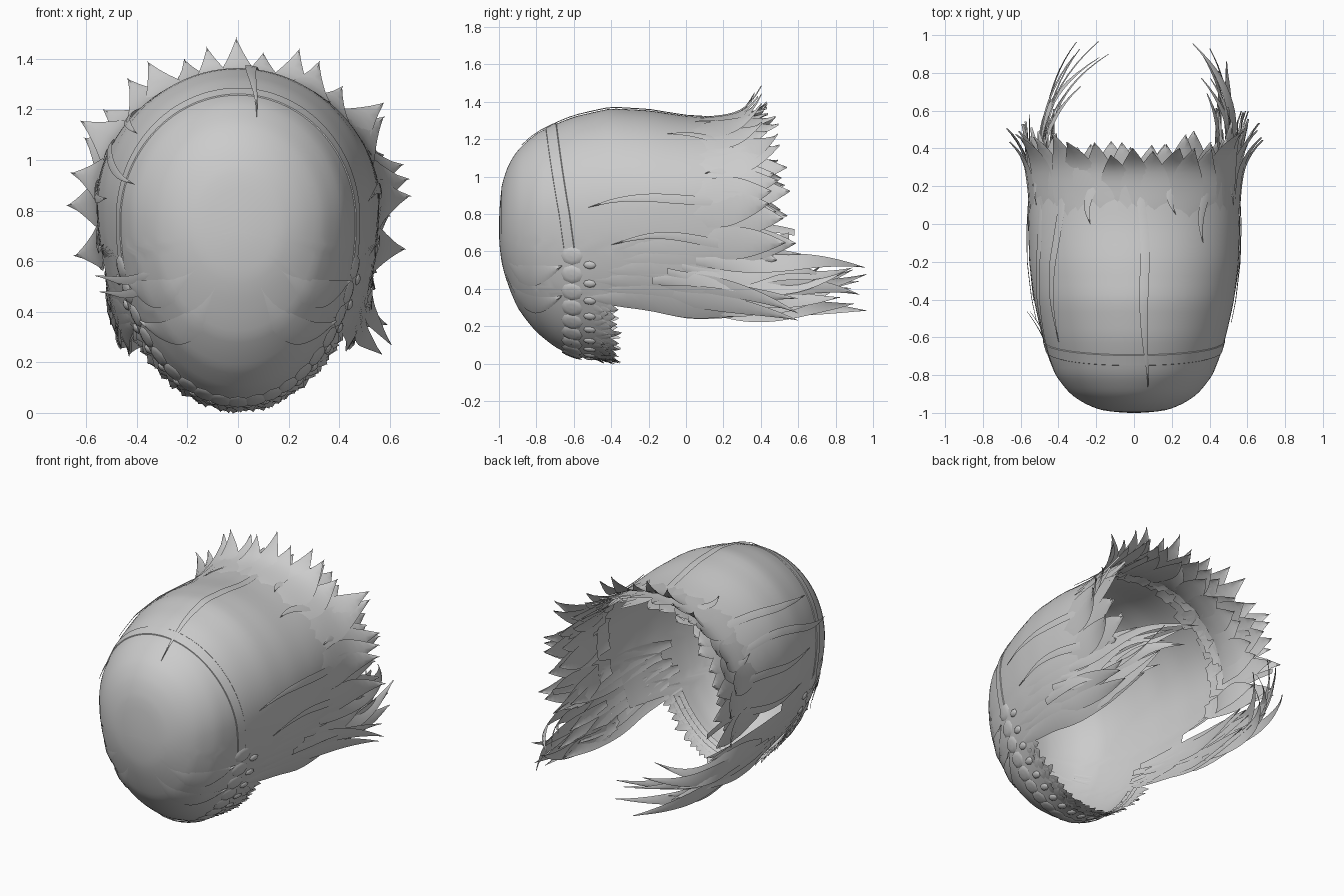
import bpy, bmesh, math, random
from mathutils import Vector

if "Cube" in bpy.data.objects:
    bpy.data.objects.remove(bpy.data.objects["Cube"])

random.seed(4)
R = random.uniform

# section table along the head: y, half width, top z, bottom z, widest z
T = [(-1.0, 0.0, .72, .72, .72), (-.985, .17, .95, .54, .73), (-.95, .26, 1.06, .42, .75),
     (-.9, .335, 1.14, .30, .76), (-.8, .415, 1.23, .17, .78), (-.7, .455, 1.28, .09, .79),
     (-.6, .485, 1.32, .04, .80), (-.4, .53, 1.365, .015, .82), (-.2, .555, 1.355, .0, .83),
     (0, .56, 1.325, -.06, .84), (.3, .55, 1.31, -.08, .84), (.6, .56, 1.32, -.09, .84),
     (1.05, .56, 1.32, -.09, .84)]
K = [math.sqrt(r[0] + 1) for r in T]


def base(s, a):
    s = min(max(s, 0), K[-1] - 1e-4)
    i = max(j for j in range(len(K)) if K[j] <= s)
    f = (s - K[i]) / (K[i + 1] - K[i])
    hw, zt, zb, zc = (T[i][c] + (T[i + 1][c] - T[i][c]) * f for c in range(1, 5))
    c = math.cos(a)
    return Vector((hw * math.sin(a), s * s - 1, zc + c * ((zt - zc) if c > 0 else (zc - zb))))


def S(y, a, off=0):
    """Point on the head surface; a = 0 is the top, pi the chin."""
    s = math.sqrt(max(y + 1, 0))
    p = base(s, a)
    if off:
        e = .02
        s2 = max(s, .04)
        n = (base(s2, a + e) - base(s2, a - e)).cross(base(s2 + e, a) - base(s2 - e, a))
        p = p + n.normalized() * off
    return p


def finish(name, bm, angle=50):
    bmesh.ops.remove_doubles(bm, verts=bm.verts, dist=1e-5)
    me = bpy.data.meshes.new(name)
    bm.to_mesh(me)
    bm.free()
    ob = bpy.data.objects.new(name, me)
    bpy.context.collection.objects.link(ob)
    bpy.ops.object.select_all(action='DESELECT')
    ob.select_set(True)
    bpy.context.view_layer.objects.active = ob
    bpy.ops.object.shade_smooth_by_angle(angle=math.radians(angle))
    return ob


def grid(bm, rows):
    vs = [[bm.verts.new(p) for p in r] for r in rows]
    for r, q in zip(vs, vs[1:]):
        for i in range(len(r) - 1):
            bm.faces.new((r[i], r[i + 1], q[i + 1], q[i]))


def leaf(bm, a0, a1, y0, y1, w, off=.008, flare=0, pull=(0, 0), root=.5, power=3, n=12, wave=0,
         sink=.012, twist=0):
    """Tapered lock: root sunk in the surface, body along it, tip lifting away."""
    rows = []
    for k in range(n + 1):
        t = k / n
        y = y0 + (y1 - y0) * t
        a = a0 + (a1 - a0) * t + wave * math.sin(t * 6.3)
        o = off - sink * (1 - t) ** 3 + flare * t ** power
        d = Vector((pull[0], 0, pull[1])) * t ** power
        s = math.sqrt(y + 1)
        side = (base(s, a + .03) - base(s, a - .03)).normalized()
        side = (side + Vector((twist * t, 0, 0))).normalized()
        ww = w * .5 * ((root + (1 - root) * math.sin(t * math.pi)) if t < .5
                       else max(1 - ((t - .5) / .5) ** 1.6, .01))
        rows.append([S(y, a, o) + d - side * ww, S(y, a, o + w * .06) + d, S(y, a, o) + d + side * ww])
    grid(bm, rows)


# head shell: full at the front, cut away under the side locks and at the neck
def rear(a):
    b = abs(a)
    if b < (1.82 if a > 0 else 1.77):
        return .2
    if b < 2.2:
        return -.1 if a > 0 else -.2
    return -.42


bm = bmesh.new()
N, M = 96, 36
grid(bm, [[S(-1 + (rear(a) + 1) * (k / M) ** 2, a)
           for a in (-math.pi + 2 * math.pi * i / N for i in range(N + 1))] for k in range(M + 1)])
bmesh.ops.dissolve_degenerate(bm, edges=bm.edges, dist=1e-5)
finish("head_shell", bm, 60)

# rim of flaring locks around the crown, two layers plus a short inner one
bm = bmesh.new()
for layer, cnt in ((0, 21), (1, 22), (2, 17)):
    for i in range(cnt):
        a = -1.75 + 3.55 * i / (cnt - 1)
        k = abs(a) / 1.8
        if layer == 0:
            leaf(bm, a, a + R(-.08, .08), R(-.02, .1), .41 + .08 * k + R(-.05, .05), R(.16, .2), .006,
                 R(.09, .16), power=4, root=.5, sink=.025)
        elif layer == 1:
            leaf(bm, a, a + R(-.06, .06), R(.02, .12), .38 + .17 * k + R(-.03, .06), .18, -.004,
                 R(0, .06), power=2, root=.7, sink=.01)
        else:
            leaf(bm, a, a + R(-.1, .1), R(.1, .15), .38 + .08 * k + R(-.05, .04), .15, -.035,
                 R(.0, .06), power=2, root=.8, sink=-.02)
finish("crown_rim_locks", bm)

# broad lower side locks, then long curling ends
for sx, side, lo in ((-1, "left", 1.98), (1, "right", 1.84)):
    bm = bmesh.new()
    for i in range(6):
        a = lo + (2.2 - lo) * i / 5
        leaf(bm, sx * a, sx * (a + R(-.04, .02)), -.55 + R(0, .12), R(.4, .66), .14, .004 + .002 * i,
             R(-.02, .02), (-sx * .05, R(-.02, .06)), root=.3, n=16, sink=.02)
    finish(side + "_lower_locks", bm)
    bm = bmesh.new()
    for i in range(9):
        a = lo + .06 + (2.14 - lo) * i / 8
        y1 = R(.68, .98)
        inward = R(.12, .42) if sx < 0 else R(-.02, .24)
        leaf(bm, sx * a, sx * (a + R(-.05, .05)), R(-.2, .1), y1, R(.08, .11), R(-.01, .03),
             .0, (-sx * inward * (y1 / .9), R(-.05, .12)), root=.4, power=4, n=20,
             wave=sx * R(-.05, .05), twist=R(.2, 1.2))
    finish(side + "_long_strands", bm)

# right hand lock that swings outward
bm = bmesh.new()
for a, z in ((2.0, -.12), (2.12, -.06), (2.05, .0)):
    leaf(bm, a, a + .06, -.3, .6, .1, .01, .03, (.07, z), n=16)
finish("right_swinging_lock", bm)

# narrow raised headband following the brow
bm = bmesh.new()
rows = []
for i in range(61):
    a = -1.85 + 3.7 * i / 60
    y = -.75 + .1 * (abs(a) / 1.85) ** 2
    rows.append([S(y, a), S(y + .003, a, .004), S(y + .055, a, .004), S(y + .058, a)])
grid(bm, rows)
finish("headband", bm, 30)

# row of faceted plates on each jaw, continued under the chin, with small ones behind
bm = bmesh.new()


def plate(y, a, r, ry, h):
    c = S(y, a)
    nrm = (S(y, a, .01) - c).normalized()
    u = (S(y, a + .02) - S(y, a - .02)).normalized()
    v = nrm.cross(u)
    ring = lambda f, o: [c + u * r * f * math.cos(k * math.pi / 4) + v * ry * f * math.sin(k * math.pi / 4)
                         + nrm * o for k in range(9)]
    grid(bm, [ring(1, .001), ring(.88, h * .6), ring(.5, h), ring(0.01, h * 1.1)])


for i in range(19):
    a = 1.87 + (2 * math.pi - 3.74) * i / 18
    plate(-.61, a, .05, .06, .009)
    if i < 18:
        plate(-.515, a + .07, .022, .034, .01)
finish("jaw_plates", bm, 40)

# short spiky fringe at the neck edge
bm = bmesh.new()
for row in range(3):
    for i in range(32):
        a = 2.27 + (2 * math.pi - 4.54) * (i + .5 * (row % 2)) / 31
        y = -.52 + .035 * row
        leaf(bm, a, a + R(-.05, .05), y, y + R(.07, .11), .045, .002, R(.0, .014), n=5, root=.8)
finish("chin_fringe", bm)

# loose strands lying on the crown and sides
bm = bmesh.new()
for a0, a1, y0, y1 in ((.0, .2, .3, -.87), (-.75, -.95, .3, -.62), (.75, .7, .35, -.1),
                       (-.4, -.42, .35, 0), (.35, .4, .35, .05), (1.45, 1.52, .4, -.52),
                       (-1.48, -1.5, .4, -.5), (1.25, 1.2, .42, .1), (-1.2, -1.15, .42, .1),
                       (1.74, 1.8, .55, -.4), (-1.72, -1.76, .58, -.4), (-1.1, -1.3, .1, -.8)):
    leaf(bm, a0, a1, y0, y1, .05, .01, 0, root=.7, n=24, wave=.04)
finish("loose_crown_strands", bm)

# soft overlapping folds sweeping from the middle of the face to the jaw
bm = bmesh.new()
for sx in (-1, 1):
    for a0, a1, w, y1 in ((2.75, 2.2, .12, -.66), (2.3, 1.95, .12, -.66)):
        leaf(bm, sx * a0, sx * a1, -.985, y1, w, .003, .004, root=.3, n=18)
for z in (0, .08):
    leaf(bm, -2.0 - z, -1.9 - z, -.9, -.45, .035, .006, .07, n=16)
finish("face_folds", bm)
